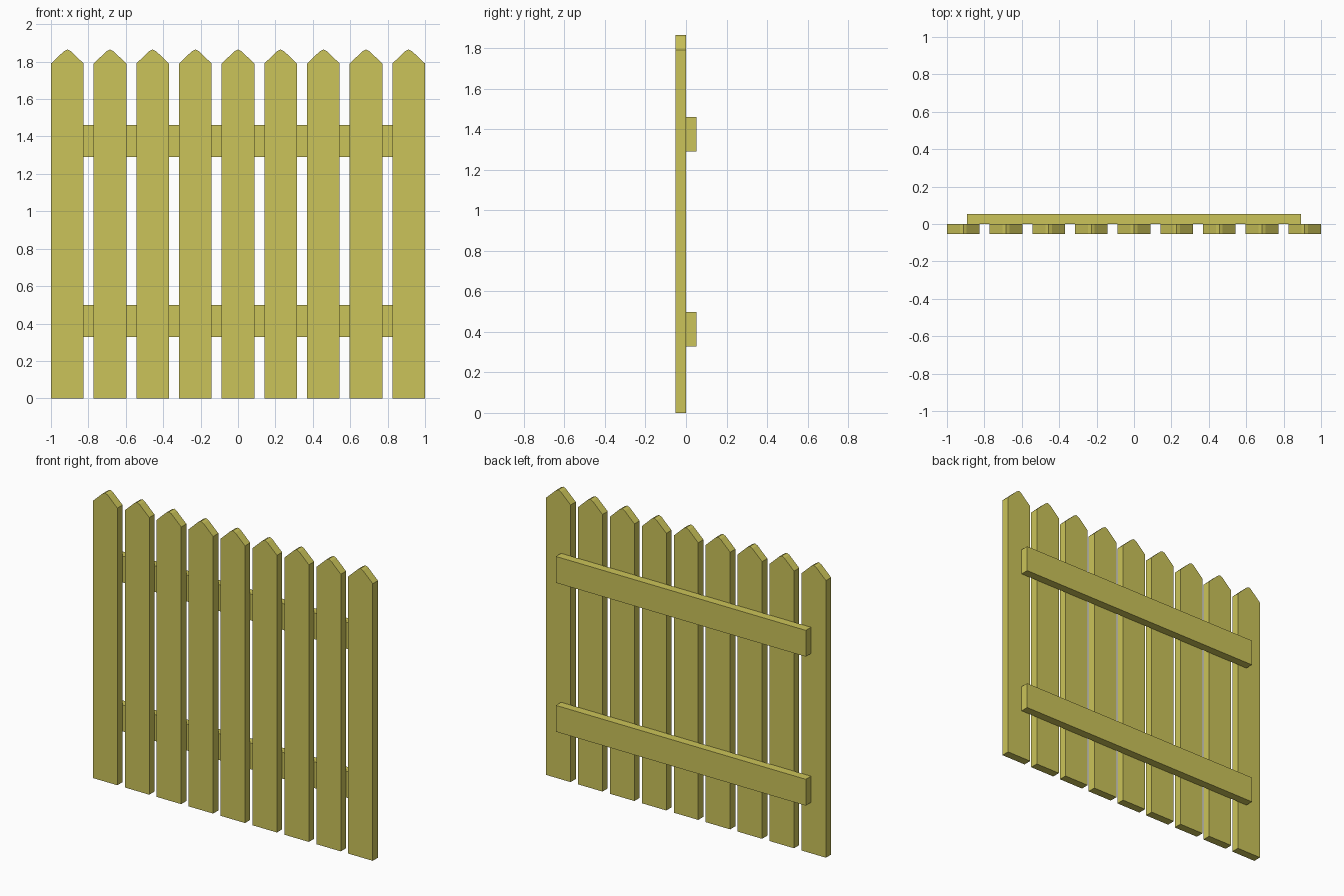
import bpy, bmesh

if "Cube" in bpy.data.objects:
    bpy.data.objects.remove(bpy.data.objects["Cube"])

wood = bpy.data.materials.new("painted_wood")
wood.diffuse_color = (0.60, 0.55, 0.10, 1)
wood.use_nodes = True
wood.node_tree.nodes["Principled BSDF"].inputs["Base Color"].default_value = wood.diffuse_color


def extruded(name, profile, y0, y1):
    """Solid from an x-z outline, running from y0 (front) to y1 (back)."""
    bm = bmesh.new()
    face = bm.faces.new([bm.verts.new((x, y0, z)) for x, z in profile])
    ext = bmesh.ops.extrude_face_region(bm, geom=[face])
    moved = [g for g in ext["geom"] if isinstance(g, bmesh.types.BMVert)]
    bmesh.ops.translate(bm, verts=moved, vec=(0, y1 - y0, 0))
    bmesh.ops.recalc_face_normals(bm, faces=bm.faces)
    mesh = bpy.data.meshes.new(name)
    bm.to_mesh(mesh)
    bm.free()
    mesh.materials.append(wood)
    obj = bpy.data.objects.new(name, mesh)
    bpy.context.collection.objects.link(obj)
    return obj


COUNT, WIDTH, THICK = 9, 0.175, 0.053
PITCH = (2 - WIDTH) / (COUNT - 1)

# Upright pickets with blunted points
half = WIDTH / 2
right = [(half, 0), (half, 1.79), (0.018, 1.856)]
outline = right + [(0, 1.865)] + [(-x, z) for x, z in reversed(right)]
for i in range(COUNT):
    picket = extruded(f"picket_{i + 1}", outline, -THICK, 0)
    picket.location.x = (i - (COUNT - 1) / 2) * PITCH

# Two horizontal rails behind the pickets
for name, z0, z1 in (("lower_rail", 0.328, 0.498), ("upper_rail", 1.29, 1.46)):
    extruded(name, [(-0.893, z0), (0.893, z0), (0.893, z1), (-0.893, z1)], 0, THICK)
